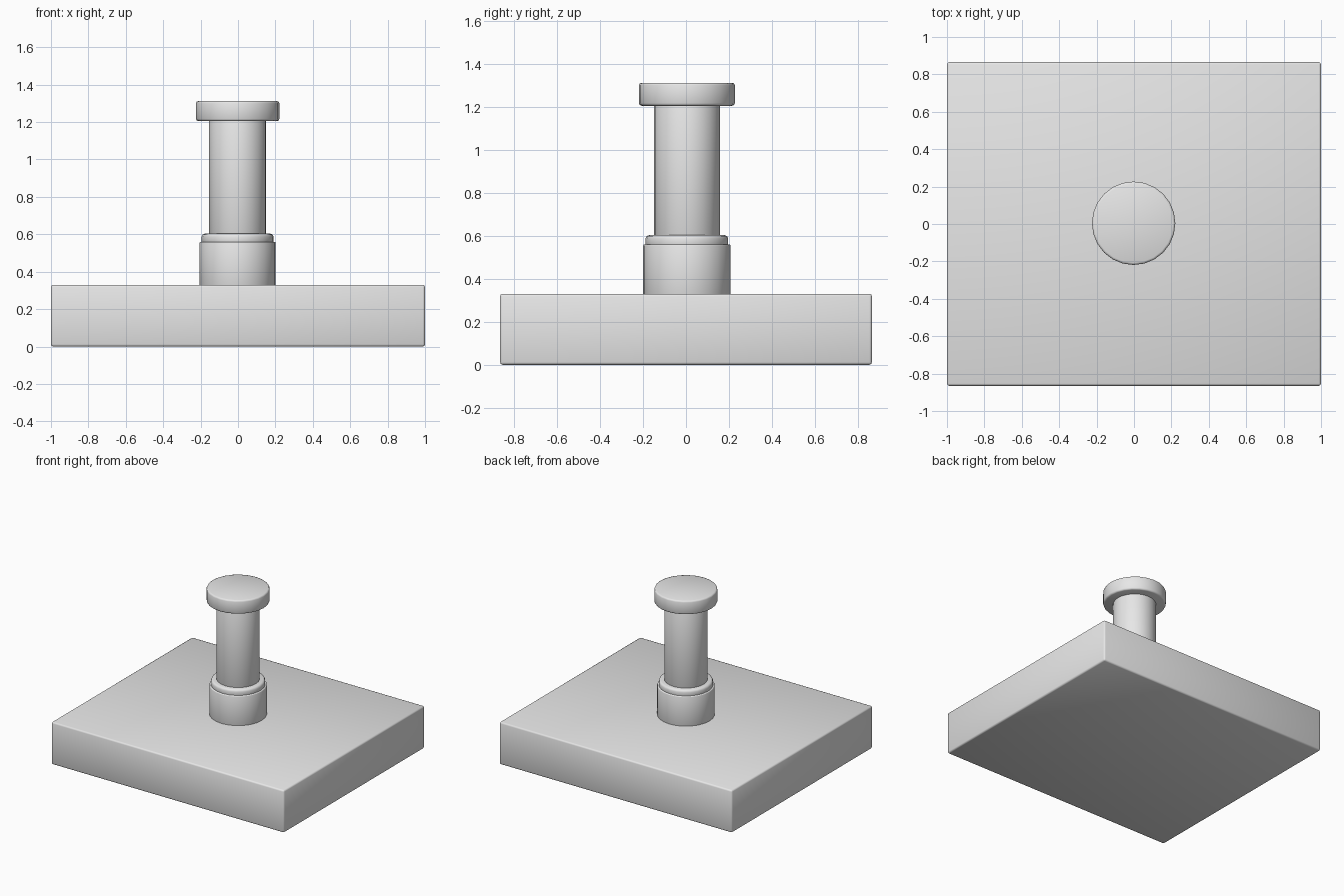
import bpy

cube = bpy.data.objects.get("Cube")
if cube:
    bpy.data.objects.remove(cube, do_unlink=True)

# One plain grey for everything
grey = bpy.data.materials.new("light_grey")
grey.use_nodes = True
colour = (0.8, 0.8, 0.8, 1)
grey.diffuse_color = colour
grey.node_tree.nodes["Principled BSDF"].inputs["Base Color"].default_value = colour


def finish(name, bevel):
    """Name the active object, round its edges and shade it smooth."""
    ob = bpy.context.object
    ob.name = name
    ob.data.materials.append(grey)
    mod = ob.modifiers.new("rounded_edges", "BEVEL")
    mod.width = bevel
    mod.segments = 2
    mod.limit_method = "ANGLE"
    mod.angle_limit = 0.7
    bpy.ops.object.shade_smooth()


def disc(name, radius, bottom, top, bevel):
    bpy.ops.mesh.primitive_cylinder_add(
        vertices=24, radius=radius, depth=top - bottom,
        location=(-0.002, 0.004, (bottom + top) / 2))
    finish(name, bevel)


# Slab
bpy.ops.mesh.primitive_cube_add(size=1, location=(0, 0, 0.165))
bpy.context.object.scale = (2, 1.73, 0.33)
bpy.ops.object.transform_apply(location=False, rotation=False, scale=True)
finish("base_slab", 0.012)

# Post, from the slab upwards
disc("lower_collar", 0.203, 0.30, 0.56, 0.006)
disc("collar_ring", 0.192, 0.54, 0.603, 0.016)
disc("shaft", 0.153, 0.58, 1.22, 0.006)
disc("cap", 0.223, 1.205, 1.312, 0.012)
